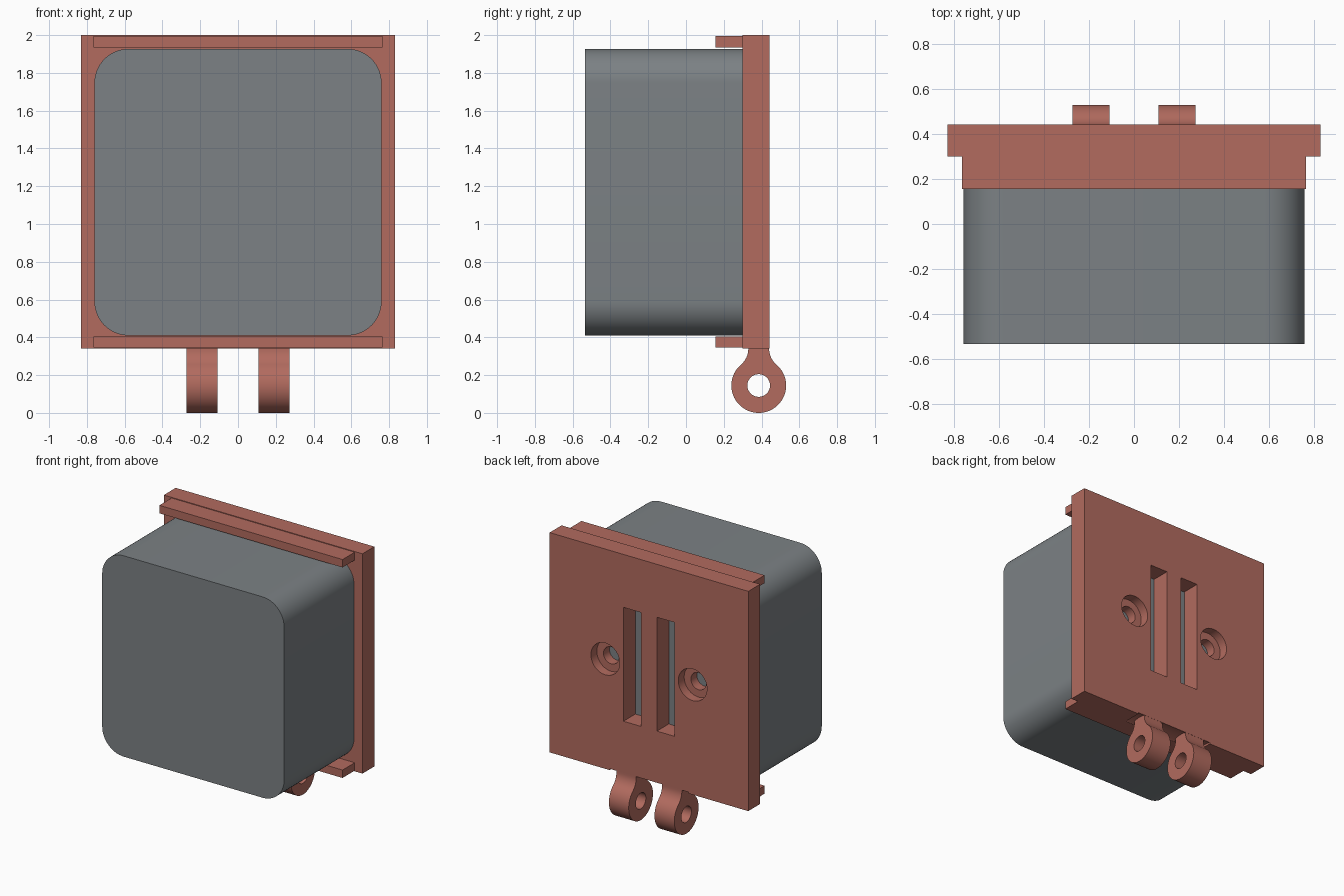
import bpy, bmesh
from math import sin, cos, pi, atan2, sqrt
from mathutils import Vector, Matrix

if "Cube" in bpy.data.objects:
    bpy.data.objects.remove(bpy.data.objects["Cube"], do_unlink=True)


def material(name, rgb):
    m = bpy.data.materials.new(name)
    m.use_nodes = True
    m.diffuse_color = (*rgb, 1)
    m.node_tree.nodes["Principled BSDF"].inputs["Base Color"].default_value = (*rgb, 1)
    return m


CLAY = material("clay red", (0.445, 0.147, 0.114))
GREY = material("slate grey", (0.2, 0.22, 0.232))


def finish(name, bm, mat):
    bmesh.ops.recalc_face_normals(bm, faces=bm.faces)
    mesh = bpy.data.meshes.new(name)
    bm.to_mesh(mesh)
    bm.free()
    mesh.materials.append(mat)
    ob = bpy.data.objects.new(name, mesh)
    bpy.context.collection.objects.link(ob)
    return ob


def box(name, lo, hi, mat=CLAY):
    lo, hi = Vector(lo), Vector(hi)
    bm = bmesh.new()
    bmesh.ops.create_cube(bm, size=1, matrix=Matrix.Translation((lo + hi) / 2)
                          @ Matrix.Diagonal((*(hi - lo), 1)))
    return finish(name, bm, mat)


def prism(name, points, depth, mat=CLAY):
    """Extrude a closed outline of 3D points along the vector depth."""
    bm = bmesh.new()
    face = bm.faces.new([bm.verts.new(p) for p in points])
    out = bmesh.ops.extrude_face_region(bm, geom=[face])["geom"]
    verts = [v for v in out if isinstance(v, bmesh.types.BMVert)]
    bmesh.ops.translate(bm, verts=verts, vec=depth)
    return finish(name, bm, mat)


def arc(cx, cy, r, a0, a1, n):
    return [(cx + r * cos(a0 + (a1 - a0) * i / n), cy + r * sin(a0 + (a1 - a0) * i / n))
            for i in range(n + 1)]


def rod(axis, a, b, r, u, v):
    """Cylinder along x (u=y, v=z) or along y (u=x, v=z) from a to b."""
    ring = arc(u, v, r, 0, 2 * pi, 48)[:-1]
    if axis == "x":
        return prism("cutter", [(a, p, q) for p, q in ring], (b - a, 0, 0))
    return prism("cutter", [(p, a, q) for p, q in ring], (0, b - a, 0))


def cut(ob, cutters):
    for c in cutters:
        mod = ob.modifiers.new("cut", "BOOLEAN")
        mod.operation, mod.solver, mod.object = "DIFFERENCE", "EXACT", c
        bpy.context.view_layer.objects.active = ob
        bpy.ops.object.modifier_apply(modifier=mod.name)
        bpy.data.objects.remove(c, do_unlink=True)


def smooth(ob):
    bpy.ops.object.select_all(action="DESELECT")
    ob.select_set(True)
    bpy.context.view_layer.objects.active = ob
    bpy.ops.object.shade_smooth_by_angle(angle=0.52)


# Rounded housing in front of the plate
W, Z0, Z1, R = 0.76, 0.41, 1.927, 0.18
outline = []
for k, (sx, z) in enumerate([(1, Z1 - R), (-1, Z1 - R), (-1, Z0 + R), (1, Z0 + R)]):
    outline += arc(sx * (W - R), z, R, k * pi / 2, (k + 1) * pi / 2, 14)
housing = prism("housing", [(x, -0.535, z) for x, z in outline], (0, 0.835, 0), GREY)
smooth(housing)

# Hinge axis shared by the lugs and the plate clearance
HY, HZ = 0.385, 0.145

# Mounting plate with slots, counterbored holes and hinge clearance
BACK, FRONT, MID = 0.442, 0.3, 1.17
plate = box("mounting_plate", (-0.83, FRONT, 0.34), (0.83, BACK, 2))
cutters = [rod("x", -0.33, 0.33, 0.213, HY, HZ)]
for s in (-1, 1):
    xs = sorted((s * 0.066, s * 0.213))
    cutters.append(box("cutter", (xs[0], 0.2, MID - 0.43), (xs[1], 0.6, MID + 0.43)))
    cutters.append(rod("y", 0.2, 0.6, 0.064, s * 0.365, MID))
    cutters.append(rod("y", BACK - 0.07, 0.6, 0.12, s * 0.365, MID))
cut(plate, cutters)
smooth(plate)

# Top and bottom lip strips
for name, z in (("top_lip", 1.935), ("bottom_lip", 0.345)):
    box(name, (-0.765, 0.155, z), (0.765, FRONT, z + 0.06))

# Hinge lugs: round eye blended into a narrow neck
EYE, NECK, RISE = 0.145, 0.055, 0.195
fillet = (RISE**2 + NECK**2 - EYE**2) / (2 * (EYE - NECK))
a = atan2(RISE, NECK + fillet)
side = [(NECK, 0.215)] + arc(NECK + fillet, RISE, fillet, pi, pi + a, 8)
side += arc(0, 0, EYE, a, -pi / 2, 24)[1:]
lug_outline = side + [(-y, z) for y, z in reversed(side[:-1])]
for name, x in (("right_lug", -0.273), ("left_lug", 0.108)):
    lug = prism(name, [(x, HY + y, HZ + z) for y, z in lug_outline], (0.165, 0, 0))
    cut(lug, [rod("x", x - 0.1, x + 0.3, 0.06, HY, HZ)])
    smooth(lug)
